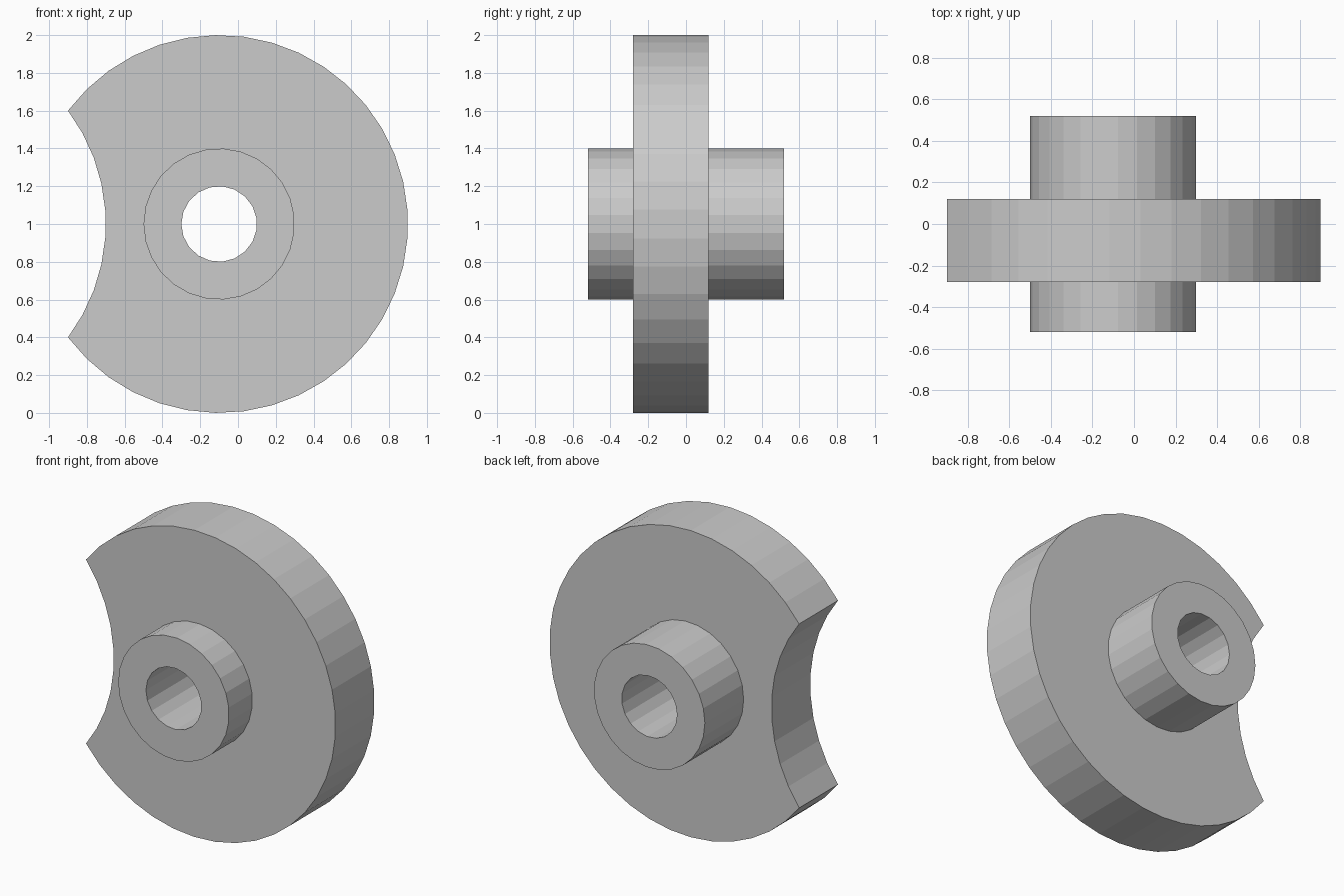
import bpy
import bmesh
from math import atan2, cos, pi, sin

AXIS_X, AXIS_Z = -0.1, 1.0

if "Cube" in bpy.data.objects:
    bpy.data.objects.remove(bpy.data.objects["Cube"], do_unlink=True)

grey = bpy.data.materials.new("plain grey")
grey.use_nodes = True
grey.diffuse_color = (0.6, 0.6, 0.6, 1)
grey.node_tree.nodes["Principled BSDF"].inputs["Base Color"].default_value = grey.diffuse_color


def arc(cx, radius, start, end, steps):
    """Points of an arc in the XZ plane, without its last point."""
    angles = [start + (end - start) * i / steps for i in range(steps)]
    return [(cx + radius * cos(a), AXIS_Z + radius * sin(a)) for a in angles]


def prism(name, outline, front, back):
    """Closed outline extruded along Y."""
    bm = bmesh.new()
    face = bm.faces.new([bm.verts.new((x, front, z)) for x, z in outline])
    result = bmesh.ops.extrude_face_region(bm, geom=[face], use_keep_orig=True)
    moved = [v for v in result["geom"] if isinstance(v, bmesh.types.BMVert)]
    bmesh.ops.translate(bm, verts=moved, vec=(0, back - front, 0))
    bmesh.ops.recalc_face_normals(bm, faces=bm.faces)
    mesh = bpy.data.meshes.new(name)
    bm.to_mesh(mesh)
    bm.free()
    mesh.materials.append(grey)
    obj = bpy.data.objects.new(name, mesh)
    bpy.context.collection.objects.link(obj)
    return obj


def combine(target, tool, operation):
    """Apply a boolean and discard the tool object."""
    mod = target.modifiers.new(operation.lower(), "BOOLEAN")
    mod.operation, mod.object, mod.solver = operation, tool, "EXACT"
    bpy.context.view_layer.objects.active = target
    bpy.ops.object.modifier_apply(modifier=mod.name)
    bpy.data.objects.remove(tool, do_unlink=True)


# Round plate with a concave bite of equal radius on one side
rim_angle = atan2(0.6, -0.8)
bite_angle = atan2(0.6, 0.8)
outline = arc(AXIS_X, 1, -rim_angle, rim_angle, 33)
outline += arc(AXIS_X - 1.6, 1, bite_angle, -bite_angle, 9)
wheel = prism("notched_wheel", outline, -0.28, 0.12)

# Hub through the plate, then the bore through the hub
hub = prism("hub", arc(AXIS_X, 0.4, pi, 3 * pi, 27), -0.52, 0.52)
combine(wheel, hub, "UNION")
bore = prism("bore_cutter", arc(AXIS_X, 0.2, pi, 3 * pi, 19), -0.8, 0.8)
bore.hide_render = True
combine(wheel, bore, "DIFFERENCE")
